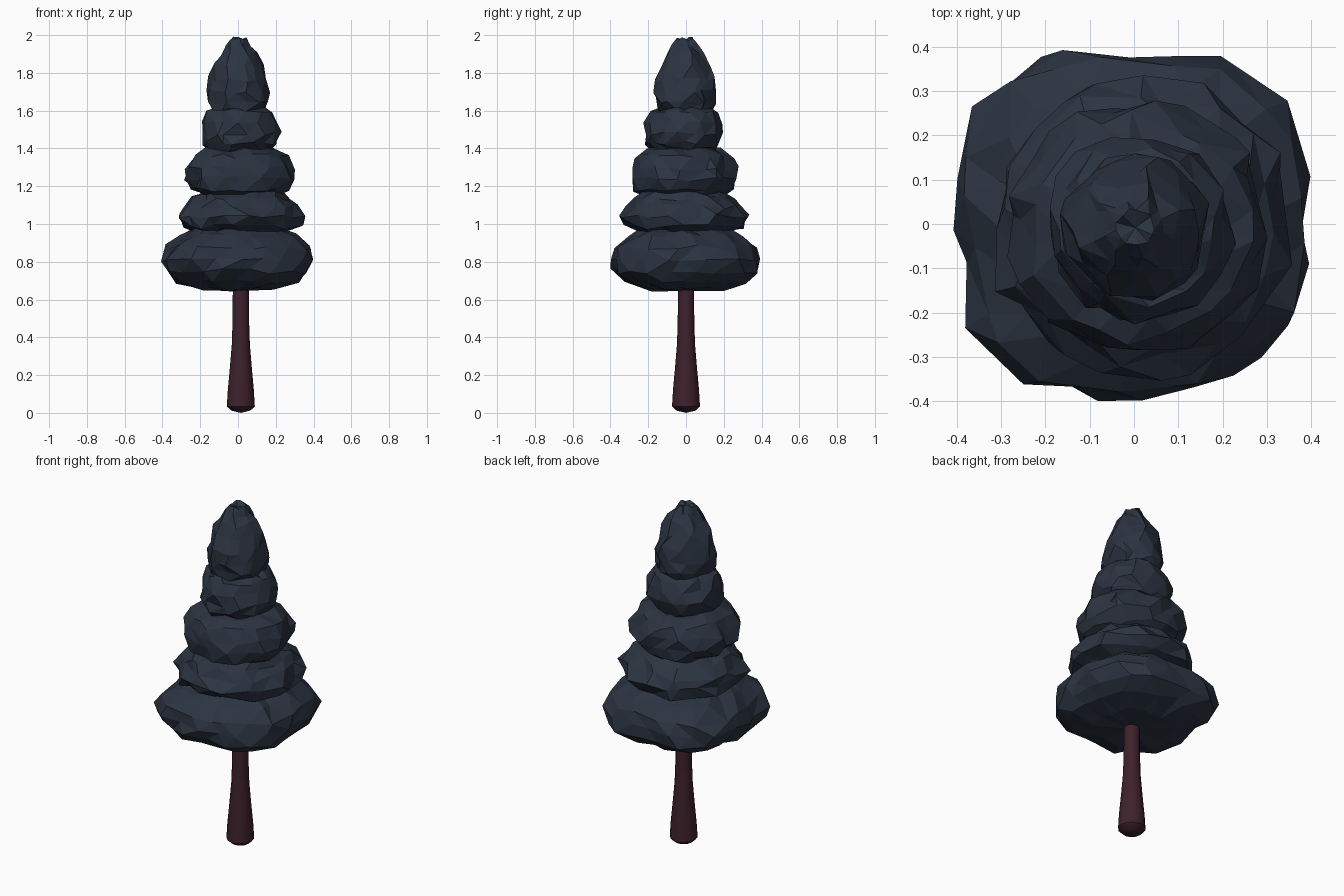
import bpy, bmesh, math, random

if "Cube" in bpy.data.objects:
    bpy.data.objects.remove(bpy.data.objects["Cube"])

random.seed(7)


def material(name, rgb):
    m = bpy.data.materials.new(name)
    m.diffuse_color = (*rgb, 1)
    m.use_nodes = True
    m.node_tree.nodes["Principled BSDF"].inputs["Base Color"].default_value = m.diffuse_color
    return m


NEEDLES = material("dark blue green needles", (0.024, 0.034, 0.053))
BARK = material("dark red bark", (0.048, 0.015, 0.024))


def lathe(name, profile, sides, mat, rough=0.0, lift=0.0, centre=(0, 0),
          stagger=False, square=0.0):
    """Closed faceted lathe; profile is (radius, z), its ends are single points."""
    bm = bmesh.new()
    rings = []
    for k, (r, z) in enumerate(profile):
        if r == 0:
            rings.append([bm.verts.new((*centre, z))])
            continue
        ring = []
        for i in range(sides):
            shift = 0.5 * (k % 2) if stagger else 0
            a = 2 * math.pi * (i + shift + random.uniform(-5, 5) * rough) / sides
            rr = r * (1 + random.uniform(-rough, rough))
            rr *= 1 + square * (1 - math.cos(4 * a)) / 2    # fuller on diagonals
            zz = z + random.uniform(-lift, lift)
            ring.append(bm.verts.new((centre[0] + rr * math.cos(a),
                                      centre[1] + rr * math.sin(a), zz)))
        rings.append(ring)
    for k, (lo, hi) in enumerate(zip(rings, rings[1:])):
        for i in range(sides):
            j = (i + 1) % sides
            if len(lo) == 1:
                bm.faces.new((lo[0], hi[j], hi[i]))
            elif len(hi) == 1:
                bm.faces.new((lo[i], lo[j], hi[0]))
            elif not stagger:
                bm.faces.new((lo[i], lo[j], hi[j], hi[i]))
            elif k % 2 == 0:      # upper ring turned half a step
                bm.faces.new((lo[i], lo[j], hi[i]))
                bm.faces.new((lo[j], hi[j], hi[i]))
            else:                 # lower ring turned half a step
                bm.faces.new((lo[i], hi[j], hi[i]))
                bm.faces.new((lo[i], lo[j], hi[j]))
    bmesh.ops.recalc_face_normals(bm, faces=bm.faces[:])
    me = bpy.data.meshes.new(name)
    bm.to_mesh(me)
    bm.free()
    me.materials.append(mat)
    ob = bpy.data.objects.new(name, me)
    bpy.context.collection.objects.link(ob)
    return ob


# Trunk with a flared foot and a slightly rounded underside, smooth around
trunk = lathe("trunk", [(0, 0), (0.05, 0.012), (0.074, 0.034), (0.069, 0.12),
                        (0.058, 0.24), (0.048, 0.36), (0.044, 0.48), (0.042, 0.72),
                        (0, 0.73)], 12, BARK, centre=(0.015, 0))
bpy.context.view_layer.objects.active = trunk
trunk.select_set(True)
bpy.ops.object.shade_smooth_by_angle(angle=math.radians(35))

# Foliage tiers, bottom to top: sides, centre, squareness and outline
tiers = [
    (20, (0.0, 0.0), 0.10,
     [(0, 0.645), (0.19, 0.655), (0.32, 0.695), (0.38, 0.75), (0.398, 0.81),
      (0.37, 0.88), (0.30, 0.94), (0.23, 0.97), (0, 1.0)]),
    (19, (0.015, -0.008), 0.02,
     [(0, 0.96), (0.24, 0.965), (0.315, 0.985), (0.333, 1.04), (0.305, 1.09),
      (0.26, 1.135), (0.215, 1.165), (0, 1.19)]),
    (18, (0.012, -0.01), 0.0,
     [(0, 1.15), (0.21, 1.155), (0.26, 1.185), (0.285, 1.24), (0.285, 1.30),
      (0.25, 1.36), (0.19, 1.395), (0, 1.42)]),
    (15, (0.01, -0.01), 0.0,
     [(0, 1.385), (0.165, 1.395), (0.197, 1.425), (0.21, 1.48), (0.203, 1.54),
      (0.175, 1.59), (0.145, 1.61), (0, 1.63)]),
    (13, (0.003, -0.008), 0.0,
     [(0, 1.595), (0.14, 1.60), (0.158, 1.64), (0.164, 1.70), (0.154, 1.77),
      (0.13, 1.84), (0.098, 1.90), (0.066, 1.945), (0.042, 1.98), (0, 1.97)]),
]
for n, (sides, centre, square, outline) in enumerate(tiers, 1):
    lathe(f"foliage_tier_{n}", outline, sides, NEEDLES, rough=0.055 + 0.006 * n,
          lift=0.014, centre=centre, stagger=True, square=square)
